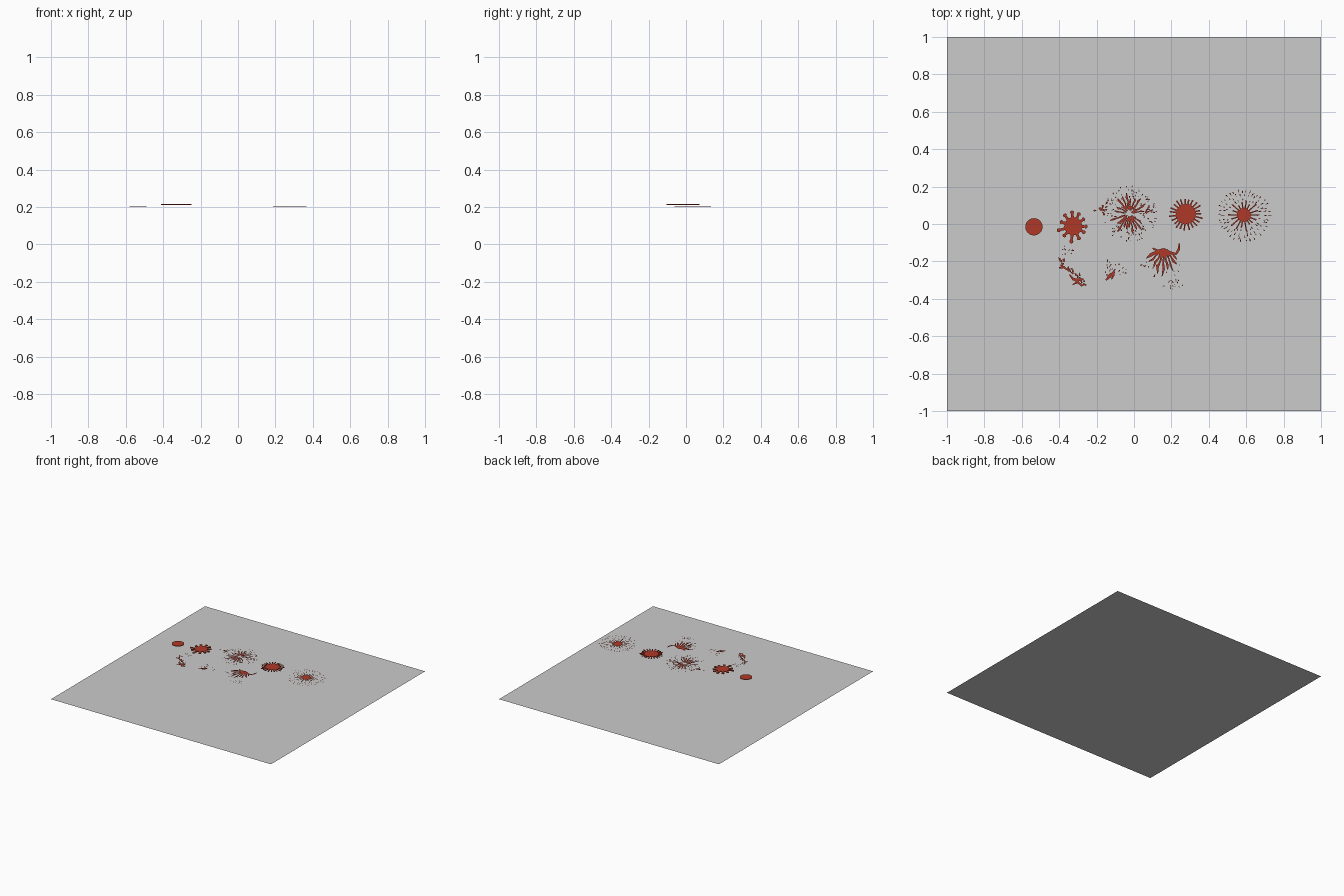
import bpy, bmesh, math, random
from math import cos, sin, pi, radians
from mathutils import Vector

if "Cube" in bpy.data.objects:
    bpy.data.objects.remove(bpy.data.objects["Cube"])

random.seed(7)
U = random.uniform
red = bpy.data.materials.new("splat_red")
red.diffuse_color = (0.42, 0.04, 0.02, 1)
red.use_nodes = True
red.node_tree.nodes["Principled BSDF"].inputs["Base Color"].default_value = red.diffuse_color


def make(name, outlines, z, thick=0.0):
    """Flat (or slightly raised) shapes from a list of closed 2D outlines."""
    bm = bmesh.new()
    for pts in outlines:
        f = bm.faces.new([bm.verts.new((p[0], p[1], z)) for p in pts])
        f.normal_update()
        if f.normal.z < 0:
            f.normal_flip()
    if thick:
        r = bmesh.ops.extrude_face_region(bm, geom=bm.faces[:], use_keep_orig=True)
        top = [v for v in r["geom"] if isinstance(v, bmesh.types.BMVert)]
        bmesh.ops.translate(bm, verts=top, vec=(0, 0, thick))
        bmesh.ops.recalc_face_normals(bm, faces=bm.faces[:])
    me = bpy.data.meshes.new(name)
    bm.to_mesh(me)
    bm.free()
    me.materials.append(red)
    ob = bpy.data.objects.new(name, me)
    bpy.context.collection.objects.link(ob)
    return ob


def polar(c, r, a):
    return Vector((c[0] + r * cos(a), c[1] + r * sin(a)))


def drop(p, a, length, width):
    """Teardrop with its tail pointing back along direction a."""
    d, n = Vector((cos(a), sin(a))), Vector((-sin(a), cos(a)))
    shape = [(-.5, 0), (-.1, .28), (.25, .5), (.45, .3), (.5, 0), (.45, -.3), (.25, -.5), (-.1, -.28)]
    return [p + d * (s * length) + n * (t * width) for s, t in shape]


def ribbon(pts, widths):
    """Tapering streak along a path."""
    pts = [Vector(p) for p in pts]
    left, right = [], []
    for i, p in enumerate(pts):
        t = (pts[min(i + 1, len(pts) - 1)] - pts[max(i - 1, 0)]).normalized()
        n = Vector((-t.y, t.x)) * widths[i] / 2
        left.append(p + n)
        right.append(p - n)
    return left + right[::-1]


def burst(c, core, arms, reach, knob):
    """One outline: a core with radiating, knob-ended arms."""
    out, step = [], 2 * pi / arms
    for i in range(arms):
        a = step * (i + U(-.12, .12))
        r = U(*reach)
        w = step * core * 0.27
        for rad, side in [(core, -1.0), (core + .5 * (r - core), -.8), (r - knob, -knob / w),
                          (r - .3 * knob, -.8 * knob / w), (r, 0), (r - .3 * knob, .8 * knob / w),
                          (r - knob, knob / w), (core + .5 * (r - core), .8), (core, 1.0)]:
            out.append(polar(c, rad, a + side * w / rad))
        out.append(polar(c, core * .93, a + step / 2))
    return out


def streak(c, a, r0, r1, w):
    """Wavy radial streak from r0 to r1."""
    n = 5
    pts = [polar(c, r0 + (r1 - r0) * k / (n - 1), a + U(-.05, .05)) for k in range(n)]
    return ribbon(pts, [w * .5, w * .9, w * .6, w, w * .4])


def spray(c, count, r0, r1, size, arc=(0, 2 * pi)):
    """Radially aligned droplets scattered in a ring or a sector."""
    res = []
    for _ in range(count):
        a, s = U(*arc), U(*size)
        res.append(drop(polar(c, U(r0, r1), a), a, s * U(1.2, 2.6), s))
    return res


# Base sheet
bpy.ops.mesh.primitive_plane_add(size=2)
bpy.context.object.name = "base_sheet"

# Round drop
make("round_drop", [[polar((-.535, -.015), .046, 2 * pi * k / 32) for k in range(32)]], .202, .004)

# Lobed splat with knobbed arms
make("lobed_splat", [burst((-.325, -.012), .05, 11, (.074, .094), .011)], .211, .006)

# Spiky splat
sc = (.277, .053)
make("spiky_splat", [burst(sc, .056, 23, (.078, .094), .0045)], .202, .004)

# Starburst: spiked core, then rings of dashes
bc = (.587, .048)
shapes = [burst(bc, .038, 18, (.055, .09), .004)]
for ring, n, w in ((.085, 26, .006), (.107, 32, .006), (.13, 38, .006)):
    for k in range(n):
        a = 2 * pi * (k + U(-.3, .3)) / n
        shapes.append(drop(polar(bc, ring + U(-.009, .009), a), a, U(.009, .022), w * U(.6, 1.1)))
make("starburst_splat", shapes, .203)

# Large spray: streaks fanning up and down, droplets around
lc = (-.025, .055)
shapes = []
for deg in (-125, -112, -100, -90, -79, -66, -52, -38, 52, 68, 84, 98, 113, 128, 150, 172, 200, 220, 10, 30):
    shapes.append(streak(lc, radians(deg), U(.012, .03), U(.07, .115), U(.008, .012)))
shapes += spray(lc, 130, .085, .148, (.003, .007))
shapes += spray(lc, 50, .03, .09, (.004, .008))
shapes += spray((-.17, .075), 14, .0, .045, (.005, .012))
shapes += [streak((.06, .06), radians(d), 0, .045, .008) for d in (20, 60)]
make("large_spray", shapes, .208)

# Left arc of droplets
shapes = []
for k in range(34):
    t = U(0, 1)
    p = Vector((-.395 + .13 * t + U(-.012, .02), -.20 - .12 * t + U(-.02, .02)))
    s = U(.004, .011)
    shapes.append(drop(p, radians(-50 + U(-50, 50)), s * U(1.2, 2.5), s))
shapes += [ribbon([(-.345, -.27), (-.325, -.295), (-.30, -.30), (-.27, -.295)], [.006, .014, .016, .006]),
           ribbon([(-.33, -.325), (-.30, -.31), (-.28, -.33), (-.262, -.32)], [.005, .014, .012, .006]),
           ribbon([(-.40, -.235), (-.375, -.23), (-.35, -.25)], [.008, .013, .005])]
shapes += spray((-.355, -.15), 12, 0, .035, (.003, .006))
make("arc_spatter", shapes, .208)

# Small spatter
shapes = [ribbon([(-.15, -.30), (-.13, -.28), (-.115, -.265), (-.10, -.24)], [.008, .016, .012, .004]),
          ribbon([(-.12, -.295), (-.11, -.275), (-.105, -.255)], [.006, .01, .004])]
shapes += spray((-.16, -.32), 26, .04, .14, (.004, .008), (radians(25), radians(85)))
make("small_spatter", shapes, .208)

# Branching fan with a side arm and stray drops
fc = (.165, -.125)
shapes = [ribbon([(.07, -.18), (.09, -.165), (.12, -.15), (.16, -.14), (.20, -.155), (.225, -.16), (.24, -.135), (.243, -.105)],
                 [.006, .018, .015, .022, .014, .012, .014, .008]),
          ribbon([(.10, -.13), (.13, -.145), (.16, -.14)], [.008, .014, .012])]
for deg, r in ((-150, .10), (-136, .115), (-122, .12), (-108, .145), (-95, .15), (-83, .12), (-70, .13), (-57, .11), (-44, .09)):
    shapes.append(streak(fc, radians(deg), .015, r, U(.010, .014)))
shapes += spray(fc, 26, .07, .16, (.004, .008), (radians(-150), radians(-40)))
shapes += spray((.2, -.25), 22, .05, .1, (.003, .006), (radians(-125), radians(-50)))
make("branching_fan", shapes, .208)
